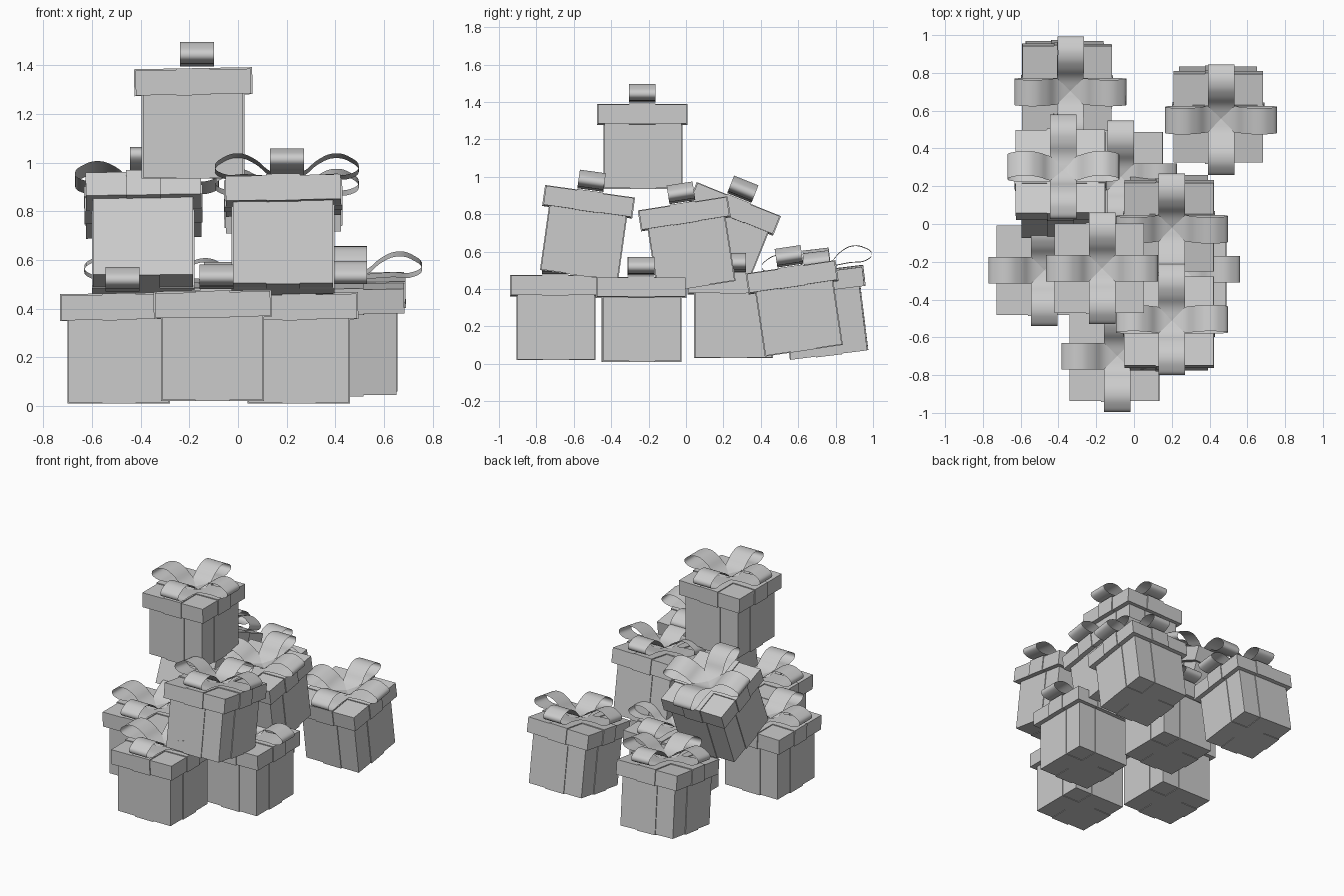
import bpy, bmesh
from math import radians, pi
from mathutils import Matrix, Vector, Euler

cube = bpy.data.objects.get("Cube")
if cube:
    bpy.data.objects.remove(cube, do_unlink=True)

# One plain grey for everything
GREY = (0.6, 0.6, 0.6, 1)
grey = bpy.data.materials.new("plain_grey")
grey.use_nodes = True
grey.diffuse_color = GREY
grey.node_tree.nodes["Principled BSDF"].inputs["Base Color"].default_value = GREY

BAND = 0.14        # ribbon width
BOX, LID = 0.412, 0.474
LID_BOTTOM, LID_TOP = 0.345, 0.447


def block_mesh(name, blocks):
    """Mesh of cuboids, each given as (width, depth, bottom, top)."""
    bm = bmesh.new()
    for w, d, z0, z1 in blocks:
        m = Matrix.Translation((0, 0, (z0 + z1) / 2)) @ Matrix.Diagonal((w, d, z1 - z0, 1))
        bmesh.ops.create_cube(bm, size=1, matrix=m)
    return finish(bm, name)


def finish(bm, name):
    me = bpy.data.meshes.new(name)
    bm.to_mesh(me)
    bm.free()
    me.materials.append(grey)
    return me


def cross(size, z0, z1):
    return [(size, BAND, z0, z1), (BAND, size, z0, z1)]


def bow_mesh():
    """Four open ribbon loops round the centre, made from one curve."""
    path = [(0, 0.012), (0.07, 0.035), (0.13, 0.083), (0.195, 0.108), (0.26, 0.092),
            (0.296, 0.053), (0.262, 0.024), (0.17, 0.022), (0, 0.008)]
    curve = bpy.data.curves.new("loop", "CURVE")
    curve.extrude = BAND / 2
    curve.resolution_u = 5
    spline = curve.splines.new("BEZIER")
    spline.bezier_points.add(len(path) - 1)
    for p, (r, z) in zip(spline.bezier_points, path):
        p.co = (r, z, 0)
        p.handle_left_type = p.handle_right_type = "AUTO"
    helper = bpy.data.objects.new("loop", curve)
    loop = bpy.data.meshes.new_from_object(helper)
    bpy.data.objects.remove(helper)
    bm = bmesh.new()
    for k in range(4):
        part = loop.copy()
        part.transform(Matrix.Rotation(k * pi / 2, 4, "Z") @ Matrix.Rotation(pi / 2, 4, "X"))
        bm.from_mesh(part)
        bpy.data.meshes.remove(part)
    bpy.data.meshes.remove(loop)
    for f in bm.faces:
        f.smooth = True
        f.material_index = 0
    return finish(bm, "bow")


# Parts of a gift: mesh and its own small shift and tilt
lid_pose = Matrix.Translation((0.008, -0.004, 0)) @ Matrix.Rotation(radians(-1), 4, "Y")
parts = {
    "box": (block_mesh("box", [(BOX, BOX, 0.004, 0.42)]), Matrix()),
    "box_ribbon": (block_mesh("box_ribbon", cross(BOX + 0.01, 0, 0.36)), Matrix()),
    "lid": (block_mesh("lid", [(LID, LID, LID_BOTTOM, LID_TOP)]), lid_pose),
    "lid_ribbon": (block_mesh("lid_ribbon", cross(LID + 0.012, LID_BOTTOM - 0.003, LID_TOP + 0.006)), lid_pose),
    "bow": (bow_mesh(), Matrix.Translation((0.016, -0.004, LID_TOP + 0.006))),
}

# Gifts: base centre, backward/forward lean, sideways lean (degrees)
gifts = {
    "left_back_gift": ((0.445, 0.63, 0.07), 8.5, 0),
    "right_back_gift": ((-0.37, 0.765, 0.05), 7, 2),
    "middle_back_gift": ((-0.085, 0.255, 0.03), 0, 0),
    "right_low_gift": ((-0.49, -0.24, 0.01), 0, 0),
    "left_low_gift": ((0.25, -0.235, 0.01), 0, 0),
    "front_low_gift": ((-0.105, -0.695, 0.02), 0, 0),
    "front_upper_gift": ((0.185, -0.572, 0.472), -8, 0),
    "left_upper_gift": ((0.185, 0.057, 0.41), 9, 0),
    "right_upper_gift": ((-0.39, 0.116, 0.458), -22, 0),
    "top_gift": ((-0.185, -0.23, 0.935), 0, 0),
}
for gift, (base, lean, side) in gifts.items():
    pose = Matrix.Translation(Vector(base)) @ Euler((radians(lean), radians(side), 0)).to_matrix().to_4x4()
    for part, (mesh, offset) in parts.items():
        ob = bpy.data.objects.new(f"{gift}_{part}", mesh)
        ob.matrix_world = pose @ offset
        bpy.context.collection.objects.link(ob)
